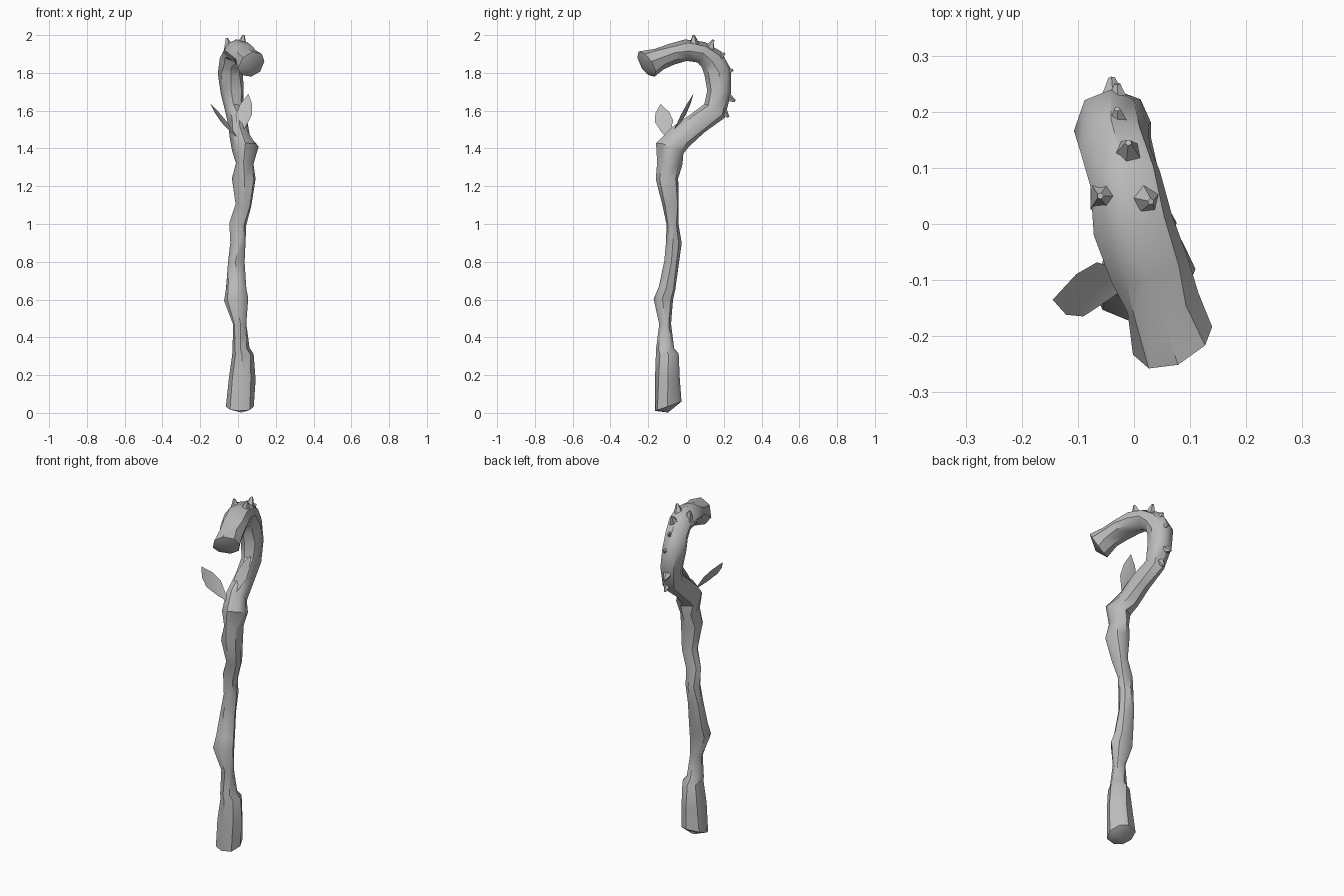
import bpy, bmesh, math, random
from mathutils import Vector

cube = bpy.data.objects.get("Cube")
if cube:
    bpy.data.objects.remove(cube, do_unlink=True)

random.seed(4)
UNIT = 0.01      # all tables below are in hundredths
SIDES = 8

bark = bpy.data.materials.new("plain grey")
bark.use_nodes = True
grey = (0.5, 0.5, 0.5, 1)
bark.diffuse_color = grey
bark.node_tree.nodes["Principled BSDF"].inputs["Base Color"].default_value = grey


def finish(name, bm, angle=None):
    """Turn a bmesh into a named, shaded object."""
    bmesh.ops.recalc_face_normals(bm, faces=bm.faces)
    mesh = bpy.data.meshes.new(name)
    bm.to_mesh(mesh)
    bm.free()
    mesh.materials.append(bark)
    obj = bpy.data.objects.new(name, mesh)
    bpy.context.collection.objects.link(obj)
    if angle:
        bpy.ops.object.select_all(action='DESELECT')
        obj.select_set(True)
        bpy.context.view_layer.objects.active = obj
        bpy.ops.object.shade_smooth_by_angle(angle=math.radians(angle))
    return obj


# Knotted shaft and hook: centre x, y, z, half width, half depth
stations = [
    (1, -9.5, 3.5, 7.5, 7.5), (2, -10, 18, 7, 6.5), (2.5, -10, 31, 5.5, 6),
    (1.5, -11, 34, 4.5, 4.7), (1, -11, 47, 3.5, 3), (-1, -12, 60, 6.5, 4.8),
    (-1, -10, 66, 5.5, 4.5), (-1, -7.5, 80, 4.2, 3.8), (0, -6.5, 90, 4, 4),
    (0, -7.2, 100, 4.5, 3), (3, -8, 110, 4.2, 4.3), (3.2, -10, 124, 6.3, 6),
    (3.5, -8.5, 132, 4.6, 6.5), (4, -8.5, 140, 7, 7.5), (1, -3, 146, 5.5, 6.5),
    (0, 6, 153, 5, 6), (-2, 15, 160, 4.8, 6.5), (-3, 17.5, 170, 6, 6.5),
    (-4, 17, 180, 6.3, 7), (-3.5, 13.5, 187, 6, 6.5), (-1.5, 8, 191, 6.5, 5.5),
    (0, 0, 192, 7, 5.5), (3, -8, 190, 7, 5.5), (5, -14, 187.5, 6.5, 5.8),
    (7, -21, 184.5, 7.5, 7.5),
]
centres = [Vector(s[:3]) * UNIT for s in stations]
last = len(stations) - 1
bm = bmesh.new()
rings = []
for i, s in enumerate(stations):
    along = (centres[min(i + 1, last)] - centres[max(i - 1, 0)]).normalized()
    if i == 0:
        along = Vector((0, -0.35, 1)).normalized()     # slanted foot
    if i == last:
        along = Vector((0.4, -0.75, -0.5)).normalized()  # slanted hook end
    side = Vector((1, 0, 0))
    side = (side - along * side.dot(along)).normalized()
    depth = along.cross(side)
    ring = []
    for k in range(SIDES):
        a = math.tau * k / SIDES + random.uniform(-0.12, 0.12)
        r = UNIT * random.uniform(0.97, 1.07)
        ring.append(bm.verts.new(centres[i] + side * math.cos(a) * s[3] * r
                                 + depth * math.sin(a) * s[4] * r))
    rings.append(ring)
for low, high in zip(rings, rings[1:]):
    for k in range(SIDES):
        n = (k + 1) % SIDES
        bm.faces.new((low[k], low[n], high[n], high[k]))
# Blunt, slightly raised end caps
for ring, tip in ((rings[0], (2, -9.5, 0.2)), (rings[-1], (7.5, -23, 182))):
    pole = bm.verts.new(Vector(tip) * UNIT)
    for k in range(SIDES):
        bm.faces.new((ring[k], ring[(k + 1) % SIDES], pole))
finish("twisted_staff", bm, 42)

# Blunt thorns along the outside of the hook
thorn_tips = [(-6, 5, 198.5), (3, 4, 200), (-1, 14.5, 197.5), (-3, 20.5, 190.5),
              (-3, 25, 181.5), (-3, 23.5, 173), (-4, 26, 165), (-2, 22.5, 156.5)]
hook_core = Vector((-0.02, 0.05, 1.76))
for number, tip in enumerate(thorn_tips, 1):
    tip = Vector(tip) * UNIT
    outward = (tip - hook_core).normalized()
    bm = bmesh.new()
    bmesh.ops.create_cone(bm, cap_ends=True, segments=5, radius1=0.04,
                          radius2=0.006, depth=0.08)
    turn = outward.to_track_quat('Z', 'Y').to_matrix()
    for v in bm.verts:
        v.co = turn @ v.co + tip - outward * 0.04
    finish(f"thorn_{number}", bm, 42)


def leaf(name, base, tip, across, width):
    """Pointed leaf with a creased midrib, drawn as a thin sheet."""
    base, tip = Vector(base) * UNIT, Vector(tip) * UNIT
    across = Vector(across).normalized()
    fold = (tip - base).cross(across).normalized()
    bm = bmesh.new()
    rows = []
    for t, w in ((0, 0.12), (0.2, 0.55), (0.5, 1), (0.75, 0.75), (1, 0)):
        mid = base.lerp(tip, t) + fold * 0.012 * math.sin(math.pi * t)
        edge = across * width * w * UNIT
        lift = fold * 0.008 * w
        points = (mid - edge - lift, mid, mid + edge - lift) if w else (mid,)
        rows.append([bm.verts.new(p) for p in points])
    for a, b in zip(rows, rows[1:]):
        for k in range(2):
            if len(b) > 1:
                bm.faces.new((a[k], a[k + 1], b[k + 1], b[k]))
            else:
                bm.faces.new((a[k], a[k + 1], b[0]))
    finish(name, bm, 30)


# Two leaves sprouting where the hook begins
leaf("right_leaf", (-0.5, -10, 146), (-14.5, -13.5, 163.5), (0.25, 1, 0.1), 5)
leaf("left_leaf", (0.5, -7.5, 147), (5.5, 4, 169), (1, -0.3, 0), 4.5)
